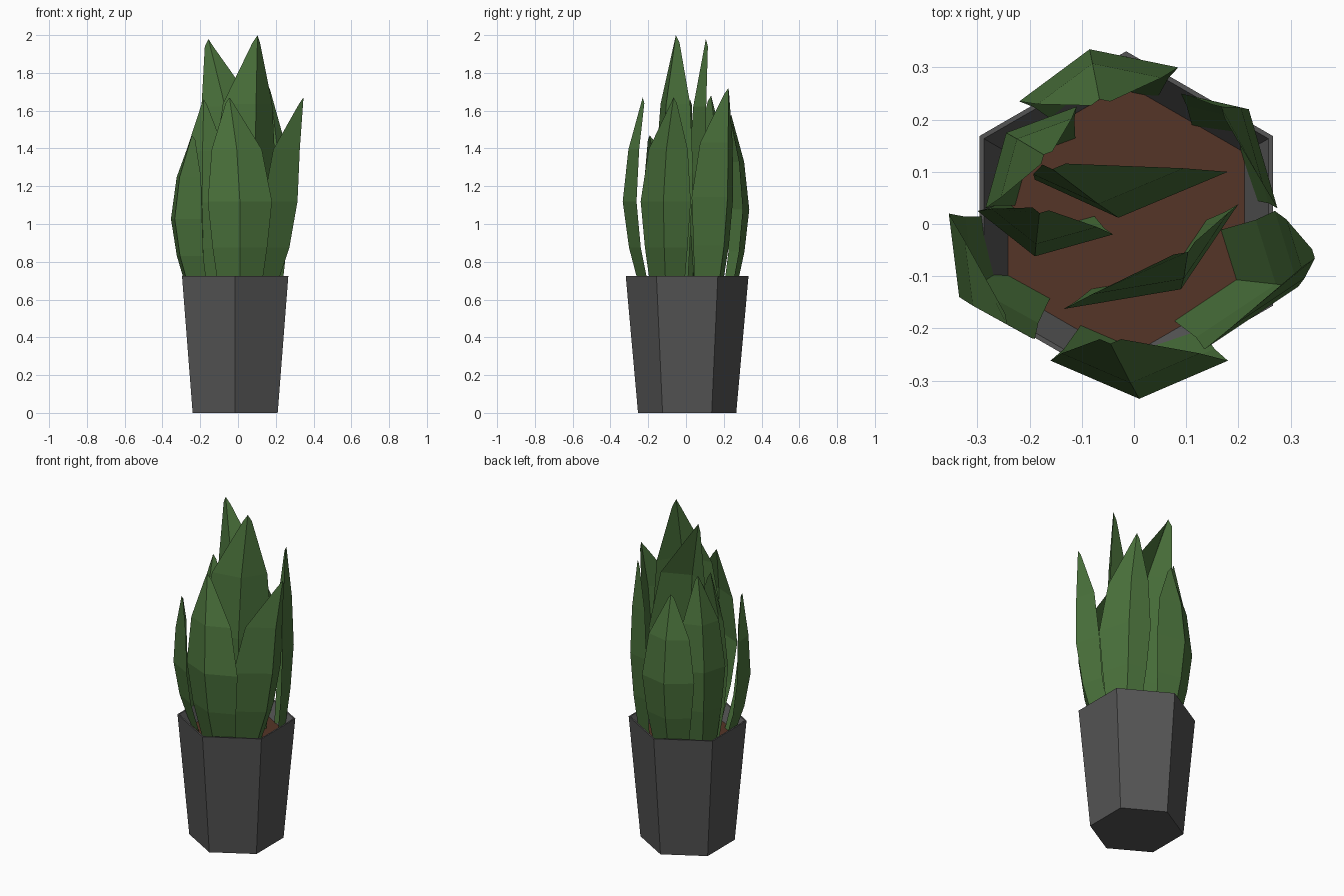
import bpy, bmesh, math
from mathutils import Vector

if "Cube" in bpy.data.objects:
    bpy.data.objects.remove(bpy.data.objects["Cube"])


def material(name, color):
    m = bpy.data.materials.new(name)
    m.diffuse_color = color
    m.use_nodes = True
    m.node_tree.nodes["Principled BSDF"].inputs["Base Color"].default_value = m.diffuse_color
    return m


def mesh_object(name, bm, mat=None):
    bmesh.ops.recalc_face_normals(bm, faces=bm.faces)
    me = bpy.data.meshes.new(name)
    bm.to_mesh(me)
    bm.free()
    ob = bpy.data.objects.new(name, me)
    bpy.context.collection.objects.link(ob)
    if mat:
        me.materials.append(mat)
    return ob


CENTRE = (-0.015, 0.006)


def hexagon(bm, r, z):
    return [bm.verts.new((CENTRE[0] + r * math.sin(i * math.pi / 3),
                          CENTRE[1] + r * math.cos(i * math.pi / 3), z)) for i in range(6)]


def bridge(bm, a, b):
    n = len(a)
    for i in range(n):
        j = (i + 1) % n
        bm.faces.new((a[i], a[j], b[j], b[i]))


SOIL_Z = 0.65
green = material("leaf_green", (0.07, 0.17, 0.045, 1))
brown = material("soil_brown", (0.09, 0.035, 0.02, 1))
grey = material("pot_grey", (0.09, 0.09, 0.09, 1))

# Pot: tapered hexagon with a thin rim and sloped inner wall
bm = bmesh.new()
rings = [hexagon(bm, r, z) for r, z in ((0.26, 0), (0.325, 0.725), (0.315, 0.725), (0.262, SOIL_Z))]
bm.faces.new(rings[0])
for a, b in zip(rings, rings[1:]):
    bridge(bm, a, b)
mesh_object("pot", bm, grey)

# Soil disc
bm = bmesh.new()
bm.faces.new(hexagon(bm, 0.264, SOIL_Z))
mesh_object("soil", bm, brown)

# (height fraction, width scale, inward shift, blend to tip)
STATIONS = ((0, 0.66, 1, 0), (0.22, 0.85, 0.35, 0), (0.46, 1, 0, 0),
            (0.73, 0.78, 0, 0.3), (0.97, 0.12, 0, 1))


def leaf(name, wing_a, ridge, wing_b, tip, shift):
    """Folded blade: three-point V section swept from the soil to the tip."""
    section = [Vector(p) for p in (wing_a, ridge, wing_b)]
    mid = (section[0] + section[2]) / 2
    outward = (section[1] - mid).normalized()
    centre = (mid + section[1]) / 2
    bm = bmesh.new()
    rows = []
    for t, s, inward, k in STATIONS:
        c = (centre - outward * shift * inward).lerp(Vector(tip[:2]), k)
        z = SOIL_Z + t * (tip[2] - SOIL_Z)
        row = [c + (p - centre) * s for p in section]
        rows.append([bm.verts.new((p.x, p.y, z)) for p in row])
    rows[-1][1].co.z = tip[2]
    for a, b in zip(rows, rows[1:]):
        for i in (0, 1):
            bm.faces.new((a[i], a[i + 1], b[i + 1], b[i]))
    mesh_object(name, bm, green)


# Outer ring of leaves
leaf("leaf_front", (-0.16, -0.262), (0.01, -0.335), (0.18, -0.262), (-0.045, -0.225, 1.67), 0.08)
leaf("leaf_front_right", (0.135, -0.24), (0.315, -0.12), (0.27, 0.025), (0.34, -0.065, 1.67), 0.1)
leaf("leaf_back_right", (0.275, 0.03), (0.22, 0.22), (0.09, 0.25), (0.165, 0.22, 1.72), 0.04)
leaf("leaf_back", (0.085, 0.3), (-0.085, 0.335), (-0.22, 0.235), (-0.065, 0.235, 1.58), 0.06)
leaf("leaf_back_left", (-0.11, 0.225), (-0.245, 0.175), (-0.285, 0.03), (-0.17, 0.13, 1.68), 0.05)
leaf("leaf_front_left", (-0.355, 0.02), (-0.335, -0.14), (-0.19, -0.22), (-0.24, -0.19, 1.47), 0.08)

# Inner leaves
leaf("leaf_inner_left", (-0.3, 0.025), (-0.19, -0.062), (-0.04, -0.02), (-0.18, 0.025, 1.66), 0.04)
leaf("leaf_inner_back", (-0.19, 0.085), (-0.03, 0.012), (0.18, 0.1), (-0.155, 0.11, 1.98), 0.02)
leaf("leaf_inner_front", (-0.135, -0.163), (0.09, -0.125), (0.2, 0.038), (0.1, -0.05, 2.0), 0.02)
